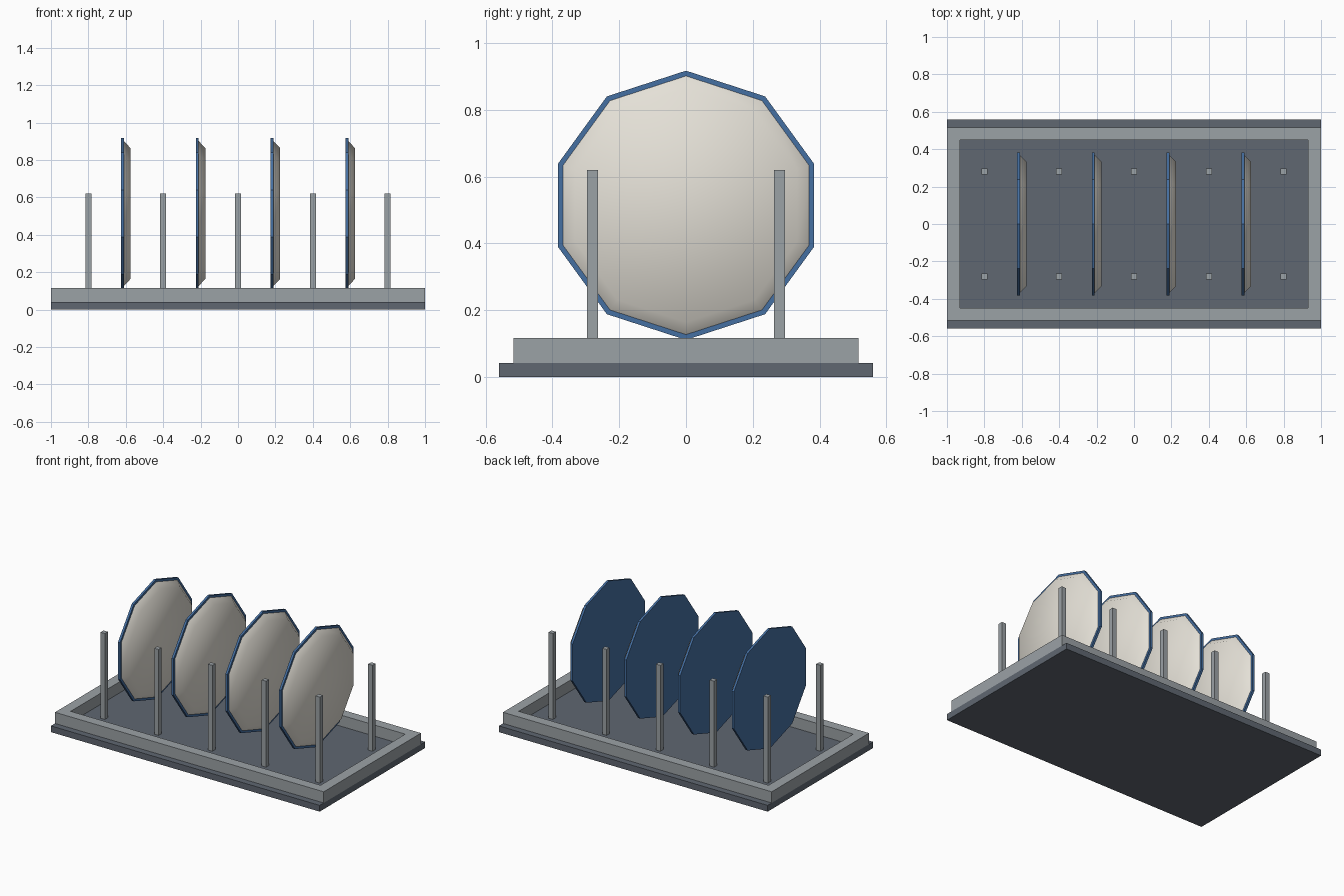
import bpy
from math import pi, radians

if "Cube" in bpy.data.objects:
    bpy.data.objects.remove(bpy.data.objects["Cube"])


def material(name, rgb):
    m = bpy.data.materials.new(name)
    m.diffuse_color = (*rgb, 1)
    m.use_nodes = True
    m.node_tree.nodes["Principled BSDF"].inputs["Base Color"].default_value = m.diffuse_color
    return m


slate = material("slate", (0.115, 0.135, 0.165))
steel = material("steel", (0.33, 0.36, 0.38))
blue = material("blue", (0.06, 0.16, 0.36))
cream = material("cream", (0.78, 0.75, 0.68))


def box(name, lo, hi, mat):
    centre = [(a + b) / 2 for a, b in zip(lo, hi)]
    bpy.ops.mesh.primitive_cube_add(size=1, location=centre)
    o = bpy.context.object
    o.name = name
    o.scale = [b - a for a, b in zip(lo, hi)]
    bpy.ops.object.transform_apply(location=False, rotation=False, scale=True)
    o.data.materials.append(mat)
    return o


def disc(name, x0, x1, r0, r1, mat):
    # ten-sided disc with its axis along x and a corner pointing up
    bpy.ops.mesh.primitive_cone_add(vertices=10, radius1=r0, radius2=r1, depth=x1 - x0,
                                    location=((x0 + x1) / 2, 0, 0.514),
                                    rotation=(0, pi / 2, 0))
    o = bpy.context.object
    o.name = name
    bpy.ops.object.transform_apply(location=False, rotation=True, scale=False)
    # put a corner exactly at the top
    top = max(o.data.vertices, key=lambda v: v.co.z).co
    if abs(top.y) > 0.01:
        o.rotation_euler = (radians(18), 0, 0)
    o.data.materials.append(mat)
    return o


# base slab
box("base", (-1, -0.56, 0), (1, 0.56, 0.042), slate)

# raised tray rim
for s, side in ((-1, "front"), (1, "back")):
    y = sorted((s * 0.45, s * 0.517))
    box(side + "_rail", (-1, y[0], 0.042), (1, y[1], 0.117), steel)
for s, side in ((-1, "left"), (1, "right")):
    x = sorted((s * 0.93, s * 1.0))
    box(side + "_rail", (x[0], -0.45, 0.042), (x[1], 0.45, 0.117), steel)

# divider posts in two rows
for i in range(5):
    x = -0.8 + 0.4 * i
    for y, row in ((-0.28, "front"), (0.28, "back")):
        box(f"{row}_post_{i + 1}", (x - 0.016, y - 0.016, 0.04), (x + 0.016, y + 0.016, 0.62), steel)

# plates: blue rim disc with a bevelled cream face
for i in range(4):
    x = -0.6 + 0.4 * i
    disc(f"plate_rim_{i + 1}", x - 0.025, x - 0.01, 0.403, 0.403, blue)
    disc(f"plate_face_{i + 1}", x - 0.023, x + 0.025, 0.401, 0.35, cream)
    bpy.ops.object.shade_smooth_by_angle(angle=radians(60))
